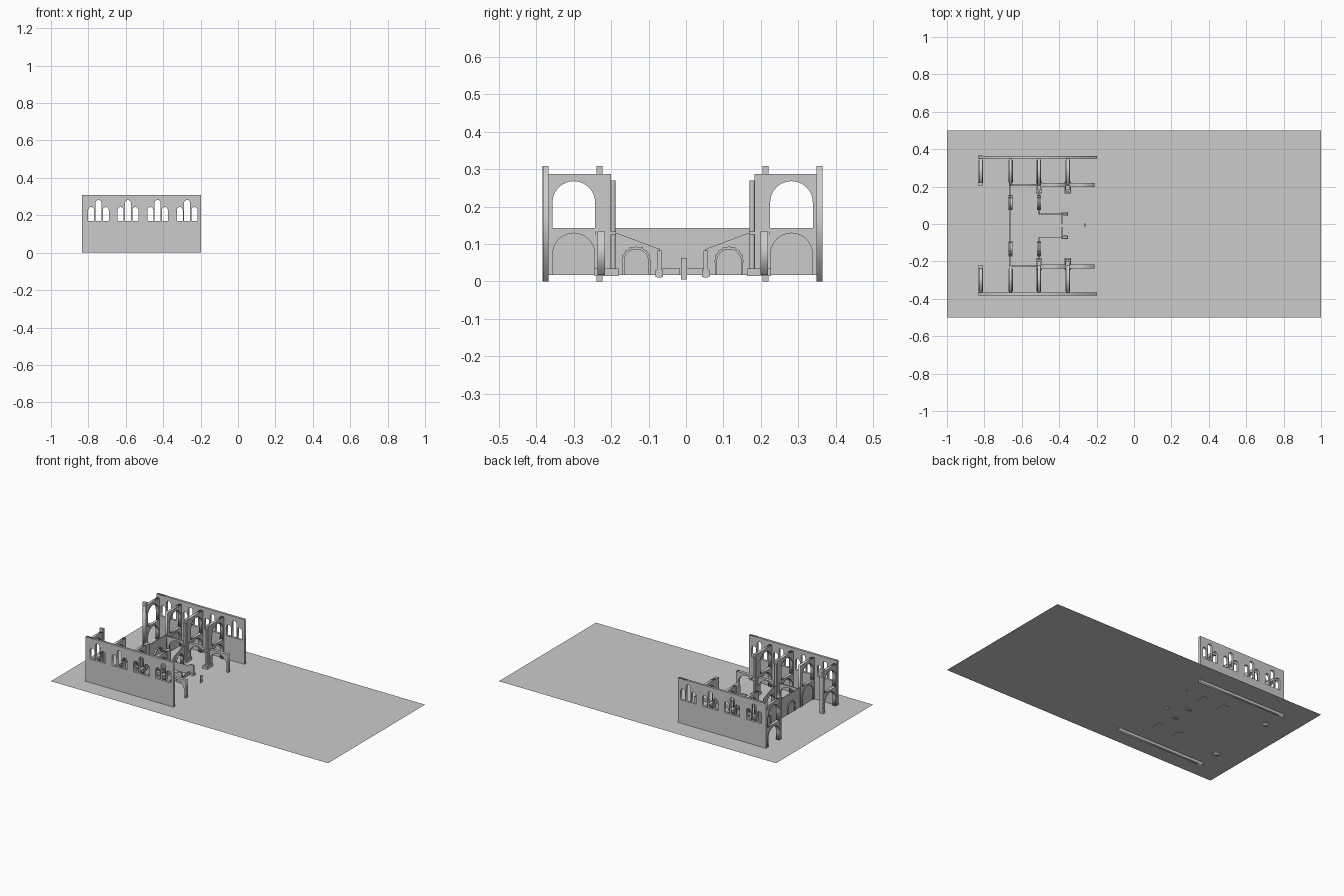
import bpy
import math
from mathutils import Matrix

if "Cube" in bpy.data.objects:
    bpy.data.objects.remove(bpy.data.objects["Cube"], do_unlink=True)

stone = bpy.data.materials.new("grey_stone")
stone.use_nodes = True
grey = (0.6, 0.6, 0.6, 1)
stone.diffuse_color = grey
stone.node_tree.nodes["Principled BSDF"].inputs["Base Color"].default_value = grey

MID = -0.009      # centre line of the building in y
FLOOR = 0.017
BAYS = (-0.66, -0.508, -0.355)


def add_mesh(name, mesh):
    obj = bpy.data.objects.new(name, mesh)
    mesh.materials.clear()
    mesh.materials.append(stone)
    bpy.context.collection.objects.link(obj)
    return obj


def box(name, x, y, z):
    """Box from (low, high) pairs."""
    bpy.ops.mesh.primitive_cube_add(size=1)
    obj = bpy.context.object
    obj.name = name
    obj.location = [sum(p) / 2 for p in (x, y, z)]
    obj.scale = [abs(p[1] - p[0]) for p in (x, y, z)]
    obj.data.materials.append(stone)
    return obj


def cylinder(name, x, y, z, radius):
    bpy.ops.mesh.primitive_cylinder_add(vertices=16, radius=radius, depth=z[1] - z[0],
                                        location=(x, y, sum(z) / 2))
    obj = bpy.context.object
    obj.name = name
    obj.data.materials.append(stone)
    bpy.ops.object.shade_smooth_by_angle()


def side(s, a, b):
    """Offsets from the centre line turned into a y range on side s."""
    return tuple(sorted((MID + s * a, MID + s * b)))


def arch(u, r, base, spring, steps=16):
    """Open outline of a round arch, left foot to right foot."""
    curve = [(u - r * math.cos(math.pi * i / steps), spring + r * math.sin(math.pi * i / steps))
             for i in range(steps + 1)]
    return [(u - r, base)] + curve + [(u + r, base)]


def plate(name, loops, thick, normal, at):
    """Extruded outline with holes, standing upright and facing x or y."""
    curve = bpy.data.curves.new(name, 'CURVE')
    curve.dimensions = '2D'
    curve.fill_mode = 'BOTH'
    curve.extrude = thick / 2
    for loop in loops:
        spline = curve.splines.new('POLY')
        spline.points.add(len(loop) - 1)
        for point, (u, v) in zip(spline.points, loop):
            point.co = (u, v, 0, 1)
        spline.use_cyclic_u = True
    temp = bpy.data.objects.new(name + "_outline", curve)
    bpy.context.collection.objects.link(temp)
    bpy.context.view_layer.update()
    mesh = bpy.data.meshes.new_from_object(temp.evaluated_get(bpy.context.evaluated_depsgraph_get()))
    bpy.data.objects.remove(temp, do_unlink=True)
    up = Matrix.Rotation(math.pi / 2, 4, 'X')
    if normal == 'x':
        mesh.transform(Matrix.Translation((at, 0, 0)) @ Matrix.Rotation(math.pi / 2, 4, 'Z') @ up)
    else:
        mesh.transform(Matrix.Translation((0, at, 0)) @ up)
    return add_mesh(name, mesh)


def rect(u0, u1, v0, v1):
    return [(u0, v0), (u1, v0), (u1, v1), (u0, v1)]


def notched(u0, u1, top, openings):
    """Wall outline with arched openings cut up from the floor."""
    points = [(u0, FLOOR)]
    for o in openings:
        points += o
    return points + [(u1, FLOOR), (u1, top), (u0, top)]


def ring(name, u, r_out, r_in, base, spring, thick, at):
    outline = arch(u, r_out, base, spring) + arch(u, r_in, base, spring)[::-1]
    plate(name, [outline], thick, 'x', at)


# Ground slab
bpy.ops.mesh.primitive_plane_add(size=1, location=(0, 0, FLOOR))
ground = bpy.context.object
ground.name = "ground"
ground.scale = (2, 1, 1)
ground.data.materials.append(stone)

# Low cross wall behind the choir
box("cross_wall", (-0.665, -0.66), side(1, -0.358, 0.358), (FLOOR, 0.143))

for s, label in ((1, "back"), (-1, "front")):
    # Outer wall with groups of three lancet windows
    holes = []
    for i in range(4):
        x = -0.746 + 0.158 * i
        for dx, spring in ((-0.039, 0.228), (0, 0.266), (0.039, 0.228)):
            holes.append(arch(x + dx, 0.016, 0.17, spring, 10))
    plate(label + "_outer_wall", [rect(-0.833, -0.198, 0, 0.308)] + holes,
          0.015, 'y', MID + s * 0.366)

    # Transverse two-storey arched frames across the aisle
    aisle = MID + s * 0.291
    for x in (-0.82,) + BAYS:
        low, high = side(s, 0.214, 0.36)
        outline = notched(low, high, 0.287, [arch(aisle, 0.059, FLOOR, 0.074)])
        plate(label + "_aisle_frame", [outline, arch(aisle, 0.059, 0.143, 0.211)], 0.018, 'x', x)
        ring(label + "_lower_arch_moulding", aisle, 0.06, 0.056, FLOOR, 0.073, 0.024, x)
        ring(label + "_upper_arch_moulding", aisle, 0.06, 0.057, 0.143, 0.211, 0.022, x)

    # Facade posts at the west end
    box(label + "_facade_post", (-0.833, -0.808), side(s, 0.214, 0.230), (0, 0.308))
    box(label + "_corner_post", (-0.833, -0.808), side(s, 0.358, 0.374), (0, 0.308))

    # Nave arcade: one thin bay, then two deep bays
    arcade_y = MID + s * 0.218
    for x0, x1, thick in ((-0.655, -0.508, 0.008), (-0.508, -0.355, 0.02), (-0.355, -0.21, 0.02)):
        mid, r = (x0 + x1) / 2, (x1 - x0) / 2 - 0.012
        plate(label + "_nave_arch", [notched(x0, x1, 0.133, [arch(mid, r, FLOOR, 0.06)])],
              thick, 'y', arcade_y)

    # Piers with wall shafts, capitals and bases
    for x in BAYS[1:]:
        box(label + "_pier", (x - 0.011, x + 0.011), side(s, 0.192, 0.232), (FLOOR, 0.287))
        cylinder(label + "_pier_shaft", x, MID + s * 0.186, (0.02, 0.27), 0.007)
        box(label + "_pier_base", (x - 0.017, x + 0.017), side(s, 0.172, 0.236), (0.014, 0.035))
        box(label + "_pier_capital", (x - 0.015, x + 0.015), side(s, 0.178, 0.234), (0.125, 0.133))

    # Small free arches with projecting wedge stones
    small = MID + s * 0.124
    for x in (BAYS[0], BAYS[1]):
        ring(label + "_small_arch", small, 0.038, 0.032, FLOOR, 0.054, 0.02, x)
        for i in range(9):
            a = math.pi * i / 8
            stone_block = box(label + "_wedge_stone", (x - 0.011, x + 0.011),
                              (0, 0.006), (0, 0.005))
            stone_block.location = (x, small + 0.037 * math.cos(a), 0.054 + 0.037 * math.sin(a))
            stone_block.rotation_euler.x = a

    # Sloping screen wall between the pier and the choir
    def at(o):
        return MID + s * o
    screen = [(at(0.06), FLOOR), (at(0.06), 0.086), (at(0.18), 0.131), (at(0.18), FLOOR)]
    opening = arch(small, 0.036, FLOOR, 0.054)
    screen += opening[::-1] if s > 0 else opening
    plate(label + "_sloping_screen", [screen], 0.004, 'x', BAYS[1])

    # Choir side wall, end post and base
    box(label + "_choir_wall", (-0.51, -0.36), side(s, 0.060, 0.064), (FLOOR, 0.07))
    box(label + "_choir_post", (-0.385, -0.355), side(s, 0.056, 0.068), (0.01, 0.082))
    box(label + "_choir_post_base", (-0.388, -0.352), side(s, 0.052, 0.072), (0.012, 0.03))
    box(label + "_choir_rail", (-0.387, -0.381), side(s, 0.008, 0.056), (FLOOR, 0.036))

# Small post standing in the nave
box("nave_post", (-0.266, -0.260), (-0.013, 0.003), (0.005, 0.062))
